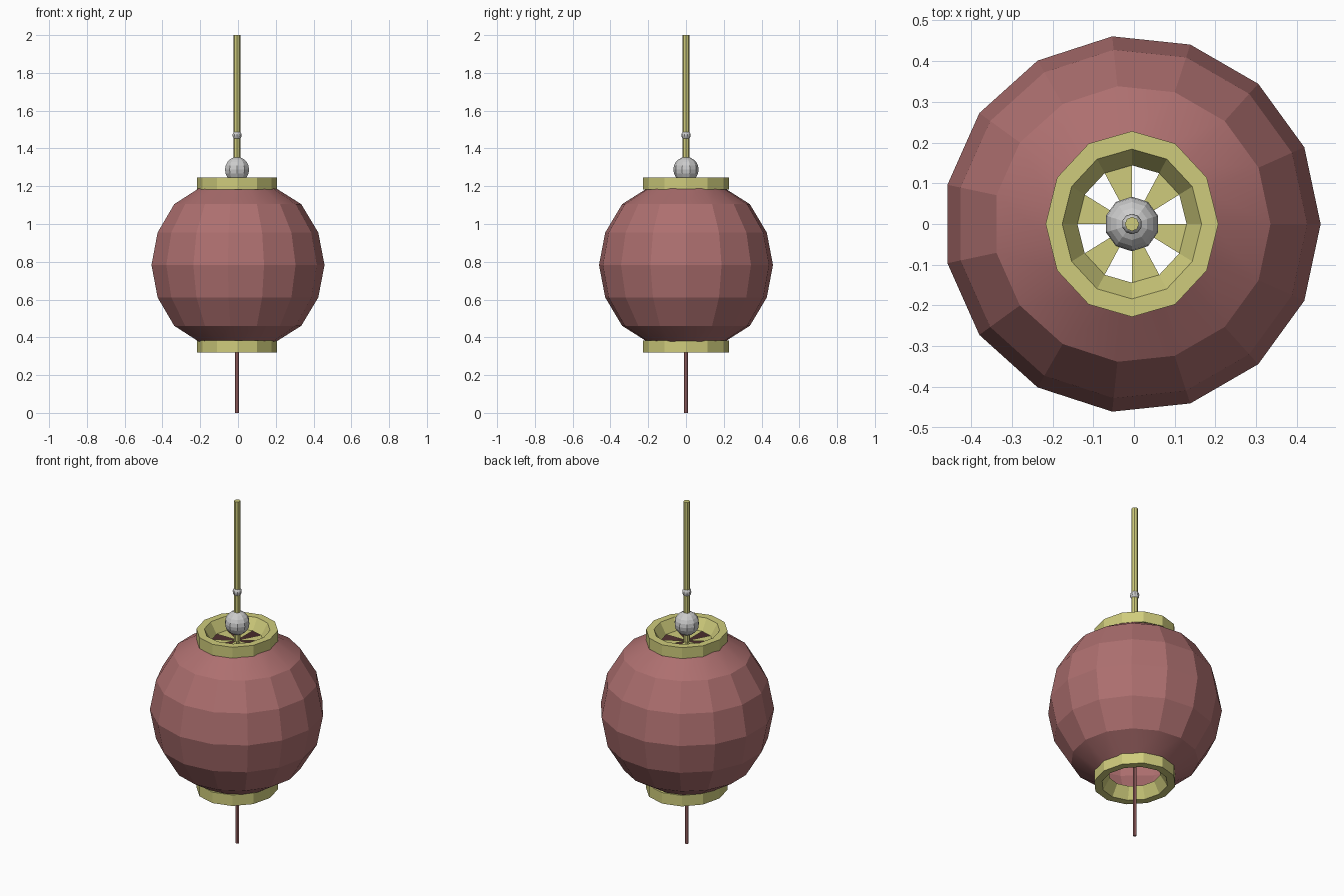
import bpy, bmesh, math

if "Cube" in bpy.data.objects:
    bpy.data.objects.remove(bpy.data.objects["Cube"])

AX = -0.005   # lathe axis: odd-sided body is centred by its bounds
MID = 0.783   # mid height of the lantern body


def material(name, color):
    m = bpy.data.materials.new(name)
    m.diffuse_color = color
    m.use_nodes = True
    m.node_tree.nodes["Principled BSDF"].inputs["Base Color"].default_value = m.diffuse_color
    return m


RED = material("red_paper", (0.42, 0.16, 0.16, 1))
GOLD = material("gold_trim", (0.62, 0.60, 0.20, 1))


def finish(name, bm, mat=None, smooth=None):
    me = bpy.data.meshes.new(name)
    bm.to_mesh(me)
    bm.free()
    ob = bpy.data.objects.new(name, me)
    bpy.context.collection.objects.link(ob)
    if mat:
        me.materials.append(mat)
    if smooth is not None:
        bpy.ops.object.select_all(action='DESELECT')
        ob.select_set(True)
        bpy.context.view_layer.objects.active = ob
        bpy.ops.object.shade_smooth_by_angle(angle=math.radians(smooth))
    return ob


def lathe(name, profile, sides, mat=None, closed=False, caps=False, sx=1, sy=1, smooth=None):
    """Spin (radius, z) points around the lantern axis."""
    bm = bmesh.new()
    rings = [[bm.verts.new((AX + r * sx * math.cos(math.tau * i / sides),
                            r * sy * math.sin(math.tau * i / sides), z))
              for i in range(sides)] for r, z in profile]
    pairs = list(zip(rings, rings[1:])) + ([(rings[-1], rings[0])] if closed else [])
    for a, b in pairs:
        for i in range(sides):
            j = (i + 1) % sides
            bm.faces.new((a[i], a[j], b[j], b[i]))
    if caps:
        bm.faces.new(rings[0][::-1])
        bm.faces.new(rings[-1])
    if closed or caps:
        bmesh.ops.recalc_face_normals(bm, faces=bm.faces)
    return finish(name, bm, mat, smooth)


def ball(name, r, z):
    bm = bmesh.new()
    bmesh.ops.create_uvsphere(bm, u_segments=10, v_segments=10, radius=r)
    bmesh.ops.translate(bm, vec=(AX, 0, z), verts=bm.verts)
    return finish(name, bm)


# paper lantern body, open at both ends, banded
upper = [(0.43, 0.172), (0.34, 0.322), (0.20, 0.41)]
profile = [(r, MID - h) for r, h in reversed(upper)] + [(0.463, MID)] + \
          [(r, MID + h) for r, h in upper]
lathe("lantern_body", profile, 15, RED, smooth=18)

# top and bottom collars, slightly wider front to back
collar = [(0.212, 0.400), (0.212, 0.464), (0.171, 0.464), (0.134, 0.400)]
for name, s in (("top_collar", 1), ("bottom_collar", -1)):
    lathe(name, [(r, MID + s * h) for r, h in collar], 12, GOLD, closed=True, sy=1.075)

# six flat wedge spokes inside the top collar
bm = bmesh.new()
hub = bm.verts.new((AX, 0, 1.185))
for k in range(6):
    rim = [bm.verts.new((AX + 0.134 * math.cos(a), 0.144 * math.sin(a), 1.185))
           for a in (math.radians(30 + 60 * k), math.radians(60 + 60 * k))]
    bm.faces.new([hub] + rim)
finish("spokes", bm, GOLD)

# hanging rod, hub ball and bead
lathe("hanging_rod", [(0.0175, 1.17), (0.0175, 2.0)], 8, GOLD, caps=True)
ball("hub_ball", 0.067, 1.288)
ball("bead", 0.025, 1.47)

# tassel cord running through the lantern
lathe("tassel_cord", [(0.01, 0.0), (0.01, 1.17)], 8, RED, caps=True)
